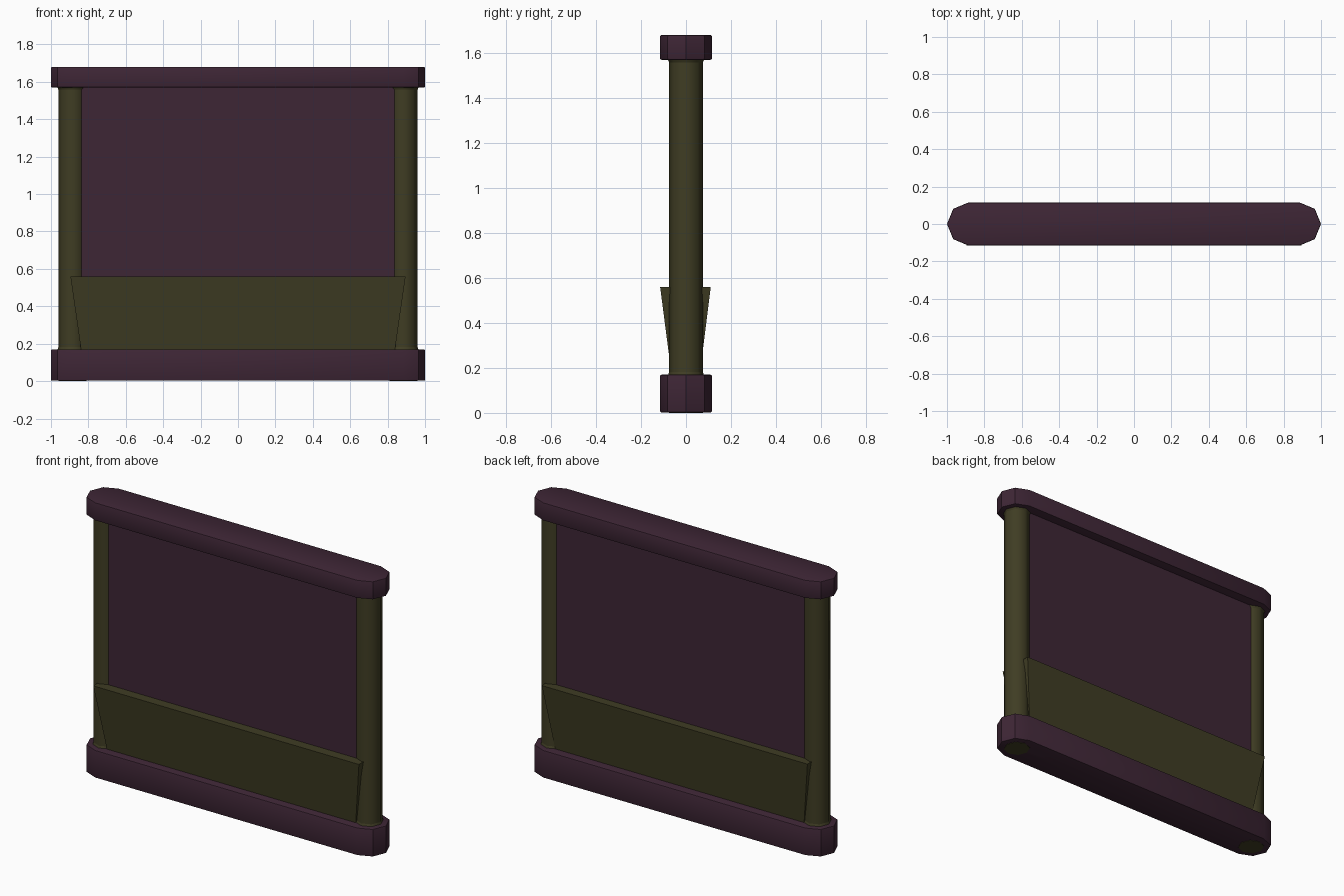
import bpy
import bmesh
import math

cube = bpy.data.objects.get("Cube")
if cube:
    bpy.data.objects.remove(cube, do_unlink=True)


def material(name, colour):
    m = bpy.data.materials.new(name)
    m.use_nodes = True
    m.diffuse_color = (*colour, 1)
    bsdf = m.node_tree.nodes["Principled BSDF"]
    bsdf.inputs["Base Color"].default_value = (*colour, 1)
    bsdf.inputs["Roughness"].default_value = 0.8
    return m


purple = material("dark purple", (0.048, 0.019, 0.036))
olive = material("dark olive", (0.050, 0.046, 0.017))

END_X = 0.885       # centre of each post and rail end
RAIL_R = 0.115
POST_R = 0.075


def loft(name, lower, upper, mat, bevel=0, smooth=0):
    """Solid between two matching rings of points."""
    bm = bmesh.new()
    a = [bm.verts.new(p) for p in lower]
    b = [bm.verts.new(p) for p in upper]
    n = len(a)
    bm.faces.new(a[::-1])
    bm.faces.new(b)
    for i in range(n):
        j = (i + 1) % n
        bm.faces.new((a[i], a[j], b[j], b[i]))
    bmesh.ops.recalc_face_normals(bm, faces=bm.faces)
    if bevel:
        rims = [e for e in bm.edges if abs(e.verts[0].co.z - e.verts[1].co.z) < 1e-5]
        bmesh.ops.bevel(bm, geom=rims, offset=bevel, segments=2, affect='EDGES', profile=0.5)
    mesh = bpy.data.meshes.new(name)
    bm.to_mesh(mesh)
    bm.free()
    mesh.materials.append(mat)
    ob = bpy.data.objects.new(name, mesh)
    bpy.context.collection.objects.link(ob)
    if smooth:
        bpy.ops.object.select_all(action='DESELECT')
        ob.select_set(True)
        bpy.context.view_layer.objects.active = ob
        bpy.ops.object.shade_smooth_by_angle(angle=math.radians(smooth))
    return ob


def ring(points, z):
    return [(x, y, z) for x, y in points]


def octagon(cx, r, first=0, count=8):
    return [(cx + r * math.cos(math.radians(45 * k)), r * math.sin(math.radians(45 * k)))
            for k in range(first, first + count)]


def rect(hx, y0, y1):
    return [(-hx, y0), (hx, y0), (hx, y1), (-hx, y1)]


# Rails: long bars with half-octagon ends
rail = octagon(END_X, RAIL_R, -2, 5) + octagon(-END_X, RAIL_R, 2, 5)
for name, z0, z1 in (("base_rail", 0.002, 0.17), ("top_rail", 1.57, 1.68)):
    loft(name, ring(rail, z0), ring(rail, z1), purple, bevel=0.006, smooth=32)

# Posts, running through the base rail to the ground
for name, side in (("left_post", 1), ("right_post", -1)):
    post = octagon(side * END_X, POST_R)
    loft(name, ring(post, 0), ring(post, 1.6), olive, smooth=50)

    # Small collars where the post meets the rails
    wide = octagon(side * END_X, POST_R + 0.008)
    loft(name + "_lower_collar", ring(wide, 0.16), ring(post, 0.182), olive, smooth=50)
    loft(name + "_upper_collar", ring(post, 1.558), ring(wide, 1.575), olive, smooth=50)

# Wall panel between the posts
panel = rect(END_X, -0.055, 0.055)
loft("wall_panel", ring(panel, 0.1), ring(panel, 1.6), purple)

# Flared skirting board on both faces
loft("flared_skirting",
     ring(rect(0.838, -0.063, 0.06), 0.16),
     ring(rect(0.896, -0.115, 0.11), 0.56), olive)
